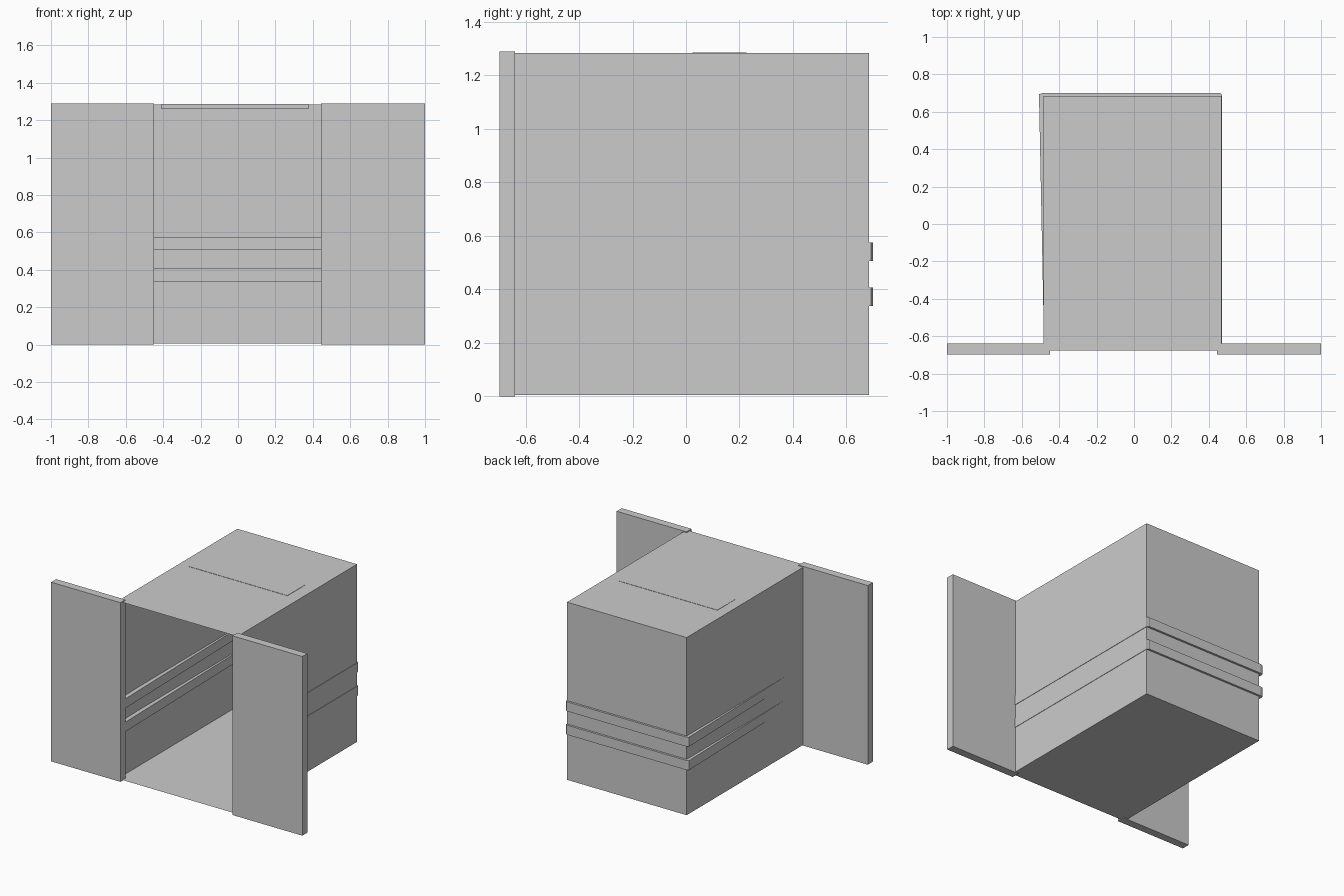
import bpy, bmesh
from mathutils import Vector

if "Cube" in bpy.data.objects:
    bpy.data.objects.remove(bpy.data.objects["Cube"])


def finish(name, bm):
    mesh = bpy.data.meshes.new(name)
    bmesh.ops.recalc_face_normals(bm, faces=bm.faces)
    bm.to_mesh(mesh)
    bm.free()
    ob = bpy.data.objects.new(name, mesh)
    bpy.context.collection.objects.link(ob)
    return ob


def box_bm(lo, hi):
    bm = bmesh.new()
    bmesh.ops.create_cube(bm, size=1)
    for v in bm.verts:
        v.co = Vector([(a + b) / 2 + c * (b - a) for a, b, c in zip(lo, hi, v.co)])
    return bm


# Thin-walled cabinet, open at the front
bm = box_bm((-0.485, -0.675, 0.005), (0.468, 0.685, 1.284))
bm.normal_update()
front = [f for f in bm.faces if f.normal.y < -0.9]
bmesh.ops.delete(bm, geom=front, context='FACES_ONLY')
finish("cabinet_shell", bm)

# Flat panels either side of the opening
for side, x0, x1 in (("left", -1.0, -0.448), ("right", 0.444, 1.0)):
    finish(side + "_front_panel", box_bm((x0, -0.697, 0), (x1, -0.64, 1.29)))

# U-shaped rails running round the walls, slightly skewed on the left
outline = [(-0.481, -0.64), (-0.508, 0.694), (-0.488, 0.70), (0.46, 0.70),
           (0.471, 0.692), (0.471, -0.64), (0.445, -0.64), (0.445, 0.672),
           (-0.474, 0.672), (-0.45, -0.64)]
for name, z0, z1 in (("lower_rail", 0.338, 0.407), ("upper_rail", 0.507, 0.575)):
    bm = bmesh.new()
    face = bm.faces.new([bm.verts.new((x, y, z0)) for x, y in outline])
    ext = bmesh.ops.extrude_face_region(bm, geom=[face])
    top = [g for g in ext["geom"] if isinstance(g, bmesh.types.BMVert)]
    bmesh.ops.translate(bm, verts=top, vec=(0, 0, z1 - z0))
    finish(name, bm)

# Slim light strip set in the ceiling
finish("ceiling_strip", box_bm((-0.408, 0.025, 1.26), (0.376, 0.226, 1.286)))
